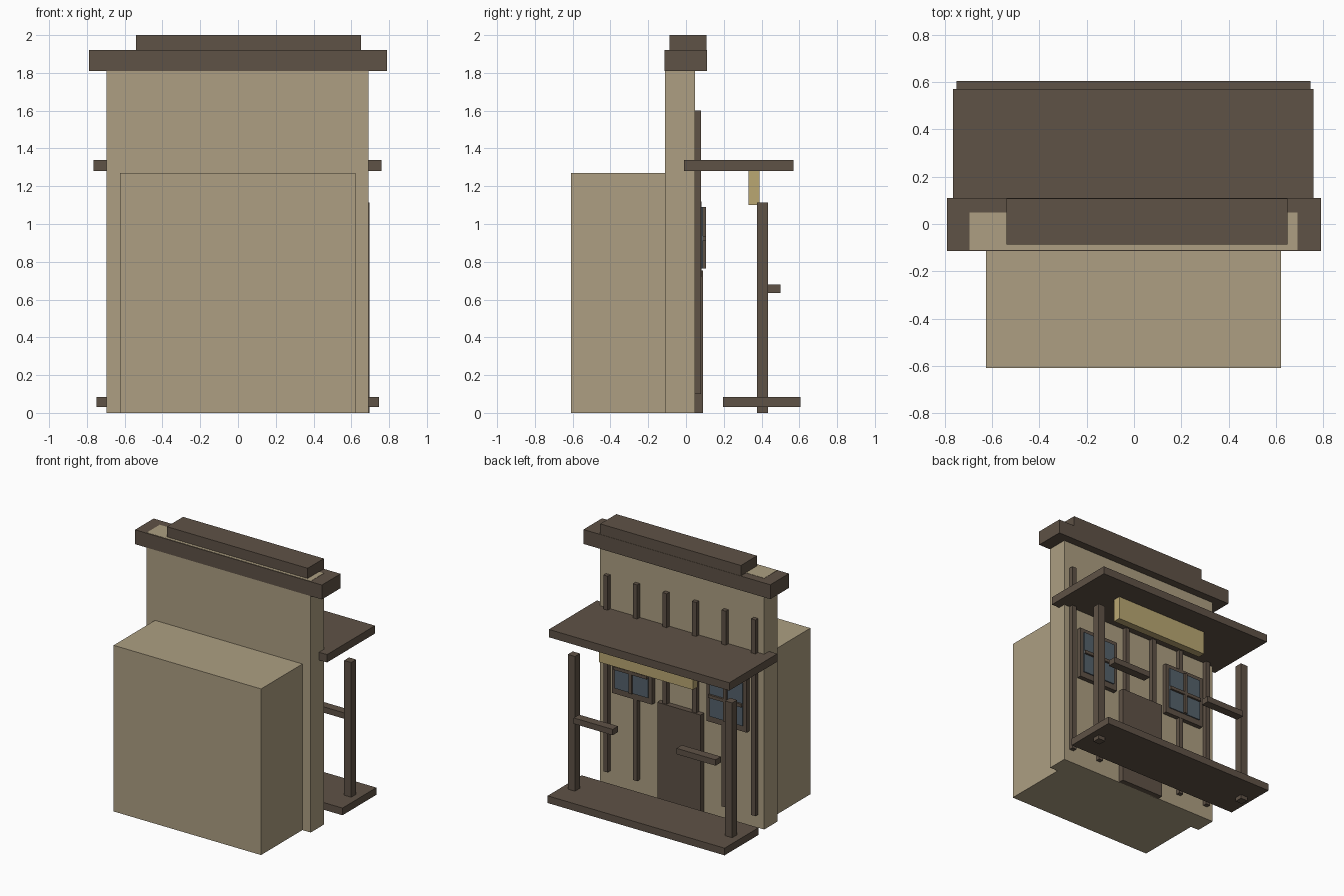
import bpy
import bmesh
from mathutils import Vector

cube = bpy.data.objects.get("Cube")
if cube:
    bpy.data.objects.remove(cube, do_unlink=True)


def make_material(name, rgb):
    mat = bpy.data.materials.new(name)
    mat.use_nodes = True
    color = (*rgb, 1.0)
    mat.diffuse_color = color
    bsdf = mat.node_tree.nodes["Principled BSDF"]
    bsdf.inputs["Base Color"].default_value = color
    bsdf.inputs["Roughness"].default_value = 0.9
    return mat


PLASTER = make_material("tan plaster", (0.418, 0.347, 0.223))
WOOD = make_material("dark brown wood", (0.114, 0.084, 0.061))
SIGN = make_material("pale yellow board", (0.49, 0.386, 0.171))
GLASS = make_material("blue grey glass", (0.091, 0.122, 0.15))


def box(name, xs, ys, zs, mat):
    """Axis-aligned box given by its extents on each axis."""
    lo, hi = (Vector(p) for p in zip(xs, ys, zs))
    bm = bmesh.new()
    bmesh.ops.create_cube(bm, size=1)
    bmesh.ops.scale(bm, vec=hi - lo, verts=bm.verts)
    bmesh.ops.translate(bm, vec=(lo + hi) / 2, verts=bm.verts)
    mesh = bpy.data.meshes.new(name)
    bm.to_mesh(mesh)
    bm.free()
    mesh.materials.append(mat)
    obj = bpy.data.objects.new(name, mesh)
    bpy.context.collection.objects.link(obj)
    return obj


def around(center, half):
    return (center - half, center + half)


# Building body and tall false front
box("main_building", (-0.625, 0.622), (-0.61, -0.10), (0, 1.27), PLASTER)
box("false_front", (-0.695, 0.692), (-0.11, 0.048), (0, 1.922), PLASTER)

# Stepped cornice
box("cornice", (-0.79, 0.79), (-0.115, 0.11), (1.81, 1.92), WOOD)
box("cornice_cap", (-0.54, 0.65), (-0.087, 0.108), (1.915, 2.0), WOOD)

# Porch roof, deck and hanging board
box("porch_roof", (-0.765, 0.76), (-0.01, 0.57), (1.28, 1.34), WOOD)
box("porch_deck", (-0.75, 0.747), (0.195, 0.605), (0.03, 0.085), WOOD)
box("hanging_board", (-0.33, 0.463), (0.33, 0.388), (1.10, 1.28), SIGN)

# Door
box("door", (-0.187, 0.18), (0.04, 0.09), (0, 0.755), WOOD)

# Vertical wall battens
for i in range(6):
    x = -0.625 + 0.25 * i
    box(f"batten_{i + 1}", around(x, 0.018), (0.04, 0.08), (0.10, 1.60), WOOD)

# Paired parts: posts, hitching rails and windows
for side, s in (("left", 1), ("right", -1)):
    box(f"porch_post_{side}", around(s * 0.665, 0.03), (0.375, 0.435), (0, 1.115), WOOD)
    box(f"rail_{side}", around(s * 0.435, 0.165), (0.435, 0.50), (0.635, 0.68), WOOD)
    x = s * 0.4
    box(f"window_frame_{side}", around(x, 0.17), (0.04, 0.082), (0.72, 1.12), WOOD)
    box(f"window_glass_{side}", around(x, 0.14), (0.08, 0.09), (0.765, 1.09), GLASS)
    box(f"window_mullion_{side}", around(x, 0.012), (0.08, 0.105), (0.765, 1.09), WOOD)
    box(f"window_crossbar_{side}", around(x, 0.14), (0.08, 0.105), around(0.925, 0.012), WOOD)
